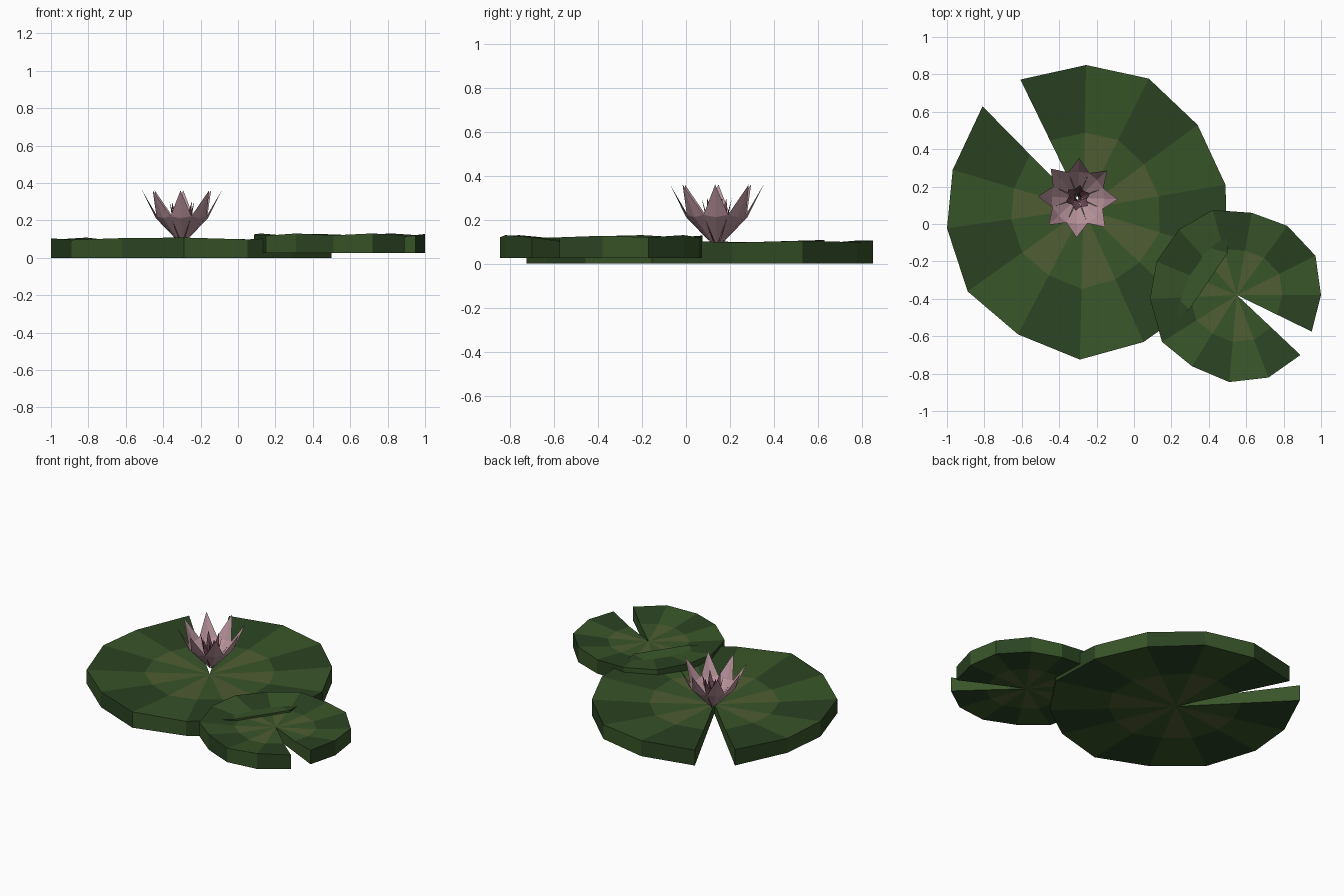
import bpy, bmesh
from math import cos, sin, radians, tau

if "Cube" in bpy.data.objects:
    bpy.data.objects.remove(bpy.data.objects["Cube"])


def material(name, rgb):
    m = bpy.data.materials.new(name)
    m.diffuse_color = (*rgb, 1)
    m.use_nodes = True
    m.node_tree.nodes["Principled BSDF"].inputs["Base Color"].default_value = m.diffuse_color
    return m


dark = material("dark_green", (0.024, 0.056, 0.016))
green = material("leaf_green", (0.04, 0.09, 0.022))
olive = material("olive_green", (0.078, 0.11, 0.033))
pink = material("petal_pink", (0.48, 0.29, 0.33))
plum = material("inner_plum", (0.17, 0.07, 0.10))


def finish(bm, name, mats, closed=True):
    if closed:
        bmesh.ops.recalc_face_normals(bm, faces=bm.faces)
    me = bpy.data.meshes.new(name)
    bm.to_mesh(me)
    bm.free()
    for m in mats:
        me.materials.append(m)
    ob = bpy.data.objects.new(name, me)
    bpy.context.collection.objects.link(ob)
    return ob


def lily_pad(name, cx, cy, angles, radii, rim_z, inner, zb, z_in, z_mid):
    """Notched, slightly cupped disc: centre, inner ring and wavy rim."""
    bm = bmesh.new()
    n = len(radii)

    def ring(scale, heights):
        return [bm.verts.new((cx + r * scale * cos(radians(a)),
                              cy + r * scale * sin(radians(a)), z))
                for a, r, z in zip(angles, radii, heights)]

    def face(vs, mat):
        bm.faces.new(vs).material_index = mat

    tc, bc = bm.verts.new((cx, cy, z_mid)), bm.verts.new((cx, cy, zb))
    ti, to = ring(inner, [z_in] * n), ring(1, rim_z)
    bi, bo = ring(inner, [zb] * n), ring(1, [zb] * n)
    for i in range(n - 1):
        j, odd = i + 1, i % 2
        for c, a, b in ((tc, ti, to), (bc, bi, bo)):
            face((c, a[i], a[j]), 1 + odd)
            face((a[i], b[i], b[j], a[j]), odd)
        face((to[i], bo[i], bo[j], to[j]), odd)
    # notch walls
    for k in (0, n - 1):
        face((tc, bc, bi[k], ti[k]), 1)
        face((ti[k], bi[k], bo[k], to[k]), 1)
    return finish(bm, name, [dark, green, olive])


# pads, listed anticlockwise from one notch edge to the other
lily_pad("large_pad", -0.27, 0.08,
         [134.5, 163.3, 188, 215.4, 242.4, 268.6, 294.3, 316.5, 343, 369.7, 396.4, 423.4, 449, 476],
         [0.77, 0.73, 0.737, 0.76, 0.756, 0.805, 0.78, 0.78, 0.805, 0.77, 0.758, 0.78, 0.77, 0.77],
         [0.108, 0.098, 0.104, 0.096, 0.105, 0.108, 0.098, 0.112, 0.112, 0.096, 0.104, 0.098, 0.106, 0.105],
         0.53, 0.0, 0.078, 0.063)
lily_pad("small_pad", 0.55, -0.38,
         [-26, 0, 26.6, 53.9, 79.7, 105.9, 131.5, 157.3, 182.5, 212, 237.7, 265, 291, 316.7],
         [0.445, 0.45, 0.47, 0.458, 0.447, 0.473, 0.468, 0.466, 0.465, 0.472, 0.45, 0.467, 0.472, 0.467],
         [0.12, 0.127, 0.12, 0.13, 0.12, 0.128, 0.12, 0.13, 0.125, 0.118, 0.13, 0.12, 0.13, 0.12],
         0.54, 0.025, 0.10, 0.098)


def petals(name, count, turn, half, mid, tip, mat, z0=0.075):
    """Ring of thin creased petals; mid and tip are (radius, height)."""
    bm = bmesh.new()
    for i in range(count):
        a = radians(turn) + tau * i / count

        def v(r, s, z):
            return bm.verts.new((-0.30 + r * cos(a) - s * sin(a),
                                 0.14 + r * sin(a) + s * cos(a), z))
        base, end = v(0.008, 0, z0), v(tip[0], 0, tip[1])
        keel = v(mid[0] + half * 0.1, 0, mid[1] - 0.01)
        left, right = v(mid[0], half, mid[1]), v(mid[0], -half, mid[1])
        for f in ((base, left, keel), (keel, left, end), (base, keel, right), (keel, end, right)):
            bm.faces.new(f)
    return finish(bm, name, [mat], False)


# blossom
petals("outer_petals", 8, -2, 0.056, (0.134, 0.222), (0.213, 0.36), pink)
petals("inner_petals", 6, 20, 0.024, (0.042, 0.19), (0.07, 0.30), plum)
petals("flower_heart", 5, 0, 0.013, (0.014, 0.17), (0.028, 0.25), plum)
